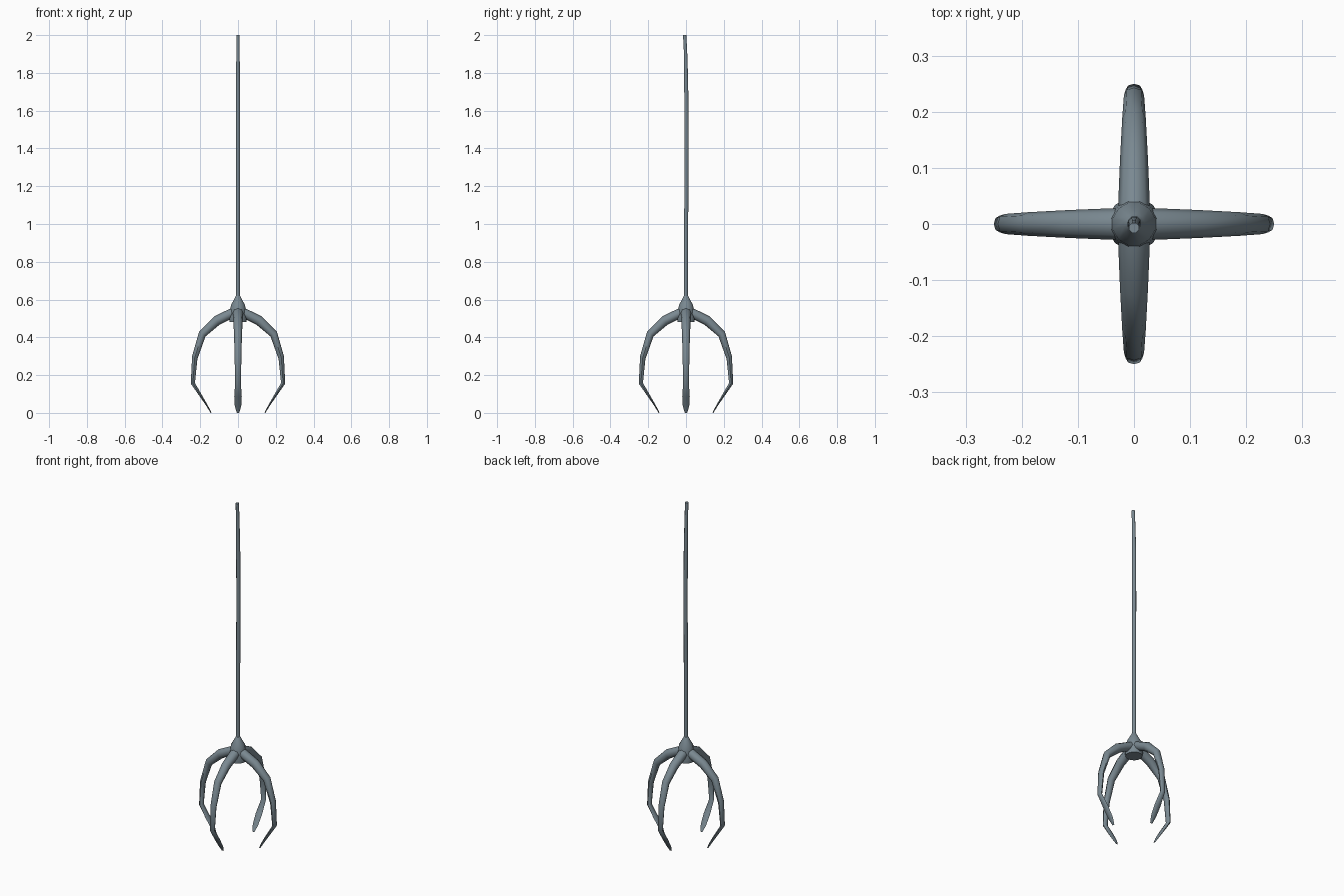
import bpy, bmesh, math
from mathutils import Vector, Matrix

if "Cube" in bpy.data.objects:
    bpy.data.objects.remove(bpy.data.objects["Cube"])

steel = bpy.data.materials.new("blue grey steel")
steel.diffuse_color = (0.195, 0.25, 0.285, 1)
steel.use_nodes = True
steel.node_tree.nodes["Principled BSDF"].inputs["Base Color"].default_value = steel.diffuse_color


def skin(name, rings):
    """Join equal-sized rings of points into a capped tube."""
    bm = bmesh.new()
    loops = [[bm.verts.new(p) for p in ring] for ring in rings]
    n = len(loops[0])
    for a, b in zip(loops, loops[1:]):
        for i in range(n):
            j = (i + 1) % n
            bm.faces.new((a[i], a[j], b[j], b[i]))
    bm.faces.new(loops[0])
    bm.faces.new(loops[-1])
    bmesh.ops.recalc_face_normals(bm, faces=bm.faces)
    me = bpy.data.meshes.new(name)
    bm.to_mesh(me)
    bm.free()
    me.materials.append(steel)
    ob = bpy.data.objects.new(name, me)
    bpy.context.collection.objects.link(ob)
    bpy.ops.object.select_all(action='DESELECT')
    ob.select_set(True)
    bpy.context.view_layer.objects.active = ob
    bpy.ops.object.shade_smooth_by_angle(angle=math.radians(46))
    return ob


def circle(x, y, z, r, n):
    return [Vector((x + r * math.cos((i + .5) * math.tau / n),
                    y + r * math.sin((i + .5) * math.tau / n), z)) for i in range(n)]


# Hub: pointed collar on a short drum with a flat underside
hub = [(0.62, 0.012), (0.605, 0.019), (0.57, 0.039), (0.54, 0.042),
       (0.50, 0.048), (0.48, 0.046)]
skin("hub", [circle(0, 0, z, r, 12) for z, r in hub])

# Cable: thin, slightly wavering
cable = [(0.60, 0, 0), (1.0, 0, 0.001), (1.45, 0.001, 0.003),
         (1.75, 0, 0.001), (1.9, 0, -0.002), (2.0, 0, -0.007)]
skin("cable", [circle(x, y, z, 0.0115 if z < 1.8 else 0.0095, 8) for z, x, y in cable])

# Claw sections: outer (radius, z), inner (radius, z), half width
sections = [
    ((0.020, 0.560), (0.020, 0.502), 0.028),
    ((0.040, 0.553), (0.038, 0.497), 0.028),
    ((0.127, 0.510), (0.100, 0.465), 0.025),
    ((0.206, 0.430), (0.172, 0.405), 0.021),
    ((0.243, 0.300), (0.215, 0.285), 0.018),
    ((0.250, 0.155), (0.228, 0.158), 0.015),
    ((0.201, 0.085), (0.189, 0.091), 0.020),
    ((0.166, 0.034), (0.159, 0.038), 0.017),
    ((0.145, 0.000), (0.141, 0.003), 0.007),
]
for k in range(4):
    turn = Matrix.Rotation(k * math.pi / 2, 3, 'Z')
    rings = []
    for (ro, zo), (ri, zi), w in sections:
        mid = Vector(((ro + ri) / 2, 0, (zo + zi) / 2))
        half = Vector(((ro - ri) / 2, 0, (zo - zi) / 2))
        rings.append([turn @ (mid + half * math.cos(i * math.tau / 8)
                              + Vector((0, w * math.sin(i * math.tau / 8), 0)))
                      for i in range(8)])
    skin("claw_" + ("right", "back", "left", "front")[k], rings)
